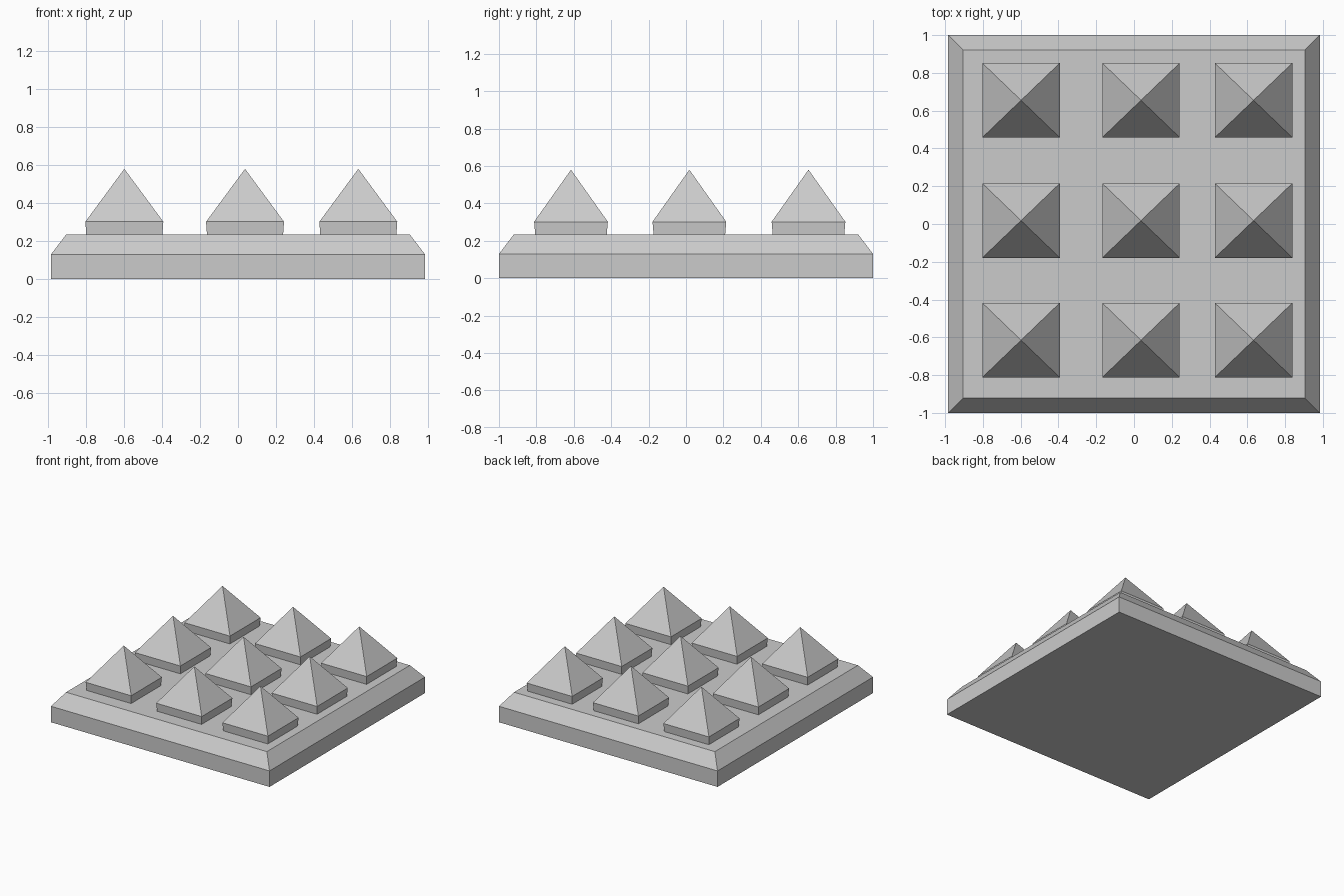
import bpy
import bmesh

if "Cube" in bpy.data.objects:
    bpy.data.objects.remove(bpy.data.objects["Cube"])


def lofted_block(name, sections, apex=None):
    """Stack rectangular sections (x0, x1, y0, y1, z); close with a flat top or a point."""
    bm = bmesh.new()
    rings = [[bm.verts.new(p) for p in ((x0, y0, z), (x1, y0, z), (x1, y1, z), (x0, y1, z))]
             for x0, x1, y0, y1, z in sections]
    bm.faces.new(rings[0][::-1])
    for low, high in zip(rings, rings[1:]):
        for i in range(4):
            j = (i + 1) % 4
            bm.faces.new((low[i], low[j], high[j], high[i]))
    if apex:
        tip = bm.verts.new(apex)
        for i in range(4):
            bm.faces.new((rings[-1][i], rings[-1][(i + 1) % 4], tip))
    else:
        bm.faces.new(rings[-1])
    bmesh.ops.recalc_face_normals(bm, faces=bm.faces)
    mesh = bpy.data.meshes.new(name)
    bm.to_mesh(mesh)
    bm.free()
    obj = bpy.data.objects.new(name, mesh)
    bpy.context.collection.objects.link(obj)
    return obj


# Base slab with a sloped upper rim
lofted_block("base_slab", [
    (-0.984, 0.984, -1.0, 1.0, 0.0),
    (-0.984, 0.984, -1.0, 1.0, 0.13),
    (-0.904, 0.904, -0.92, 0.92, 0.235),
])

# Grid of pyramid studs, each on a slightly flared plinth
for row, cy in enumerate((-0.615, 0.018, 0.655)):
    for col, cx in enumerate((-0.598, 0.037, 0.633)):
        lofted_block(f"pyramid_stud_{row}_{col}", [
            (cx - 0.2, cx + 0.2, cy - 0.191, cy + 0.191, 0.23),
            (cx - 0.205, cx + 0.205, cy - 0.197, cy + 0.197, 0.302),
        ], apex=(cx, cy, 0.58))
